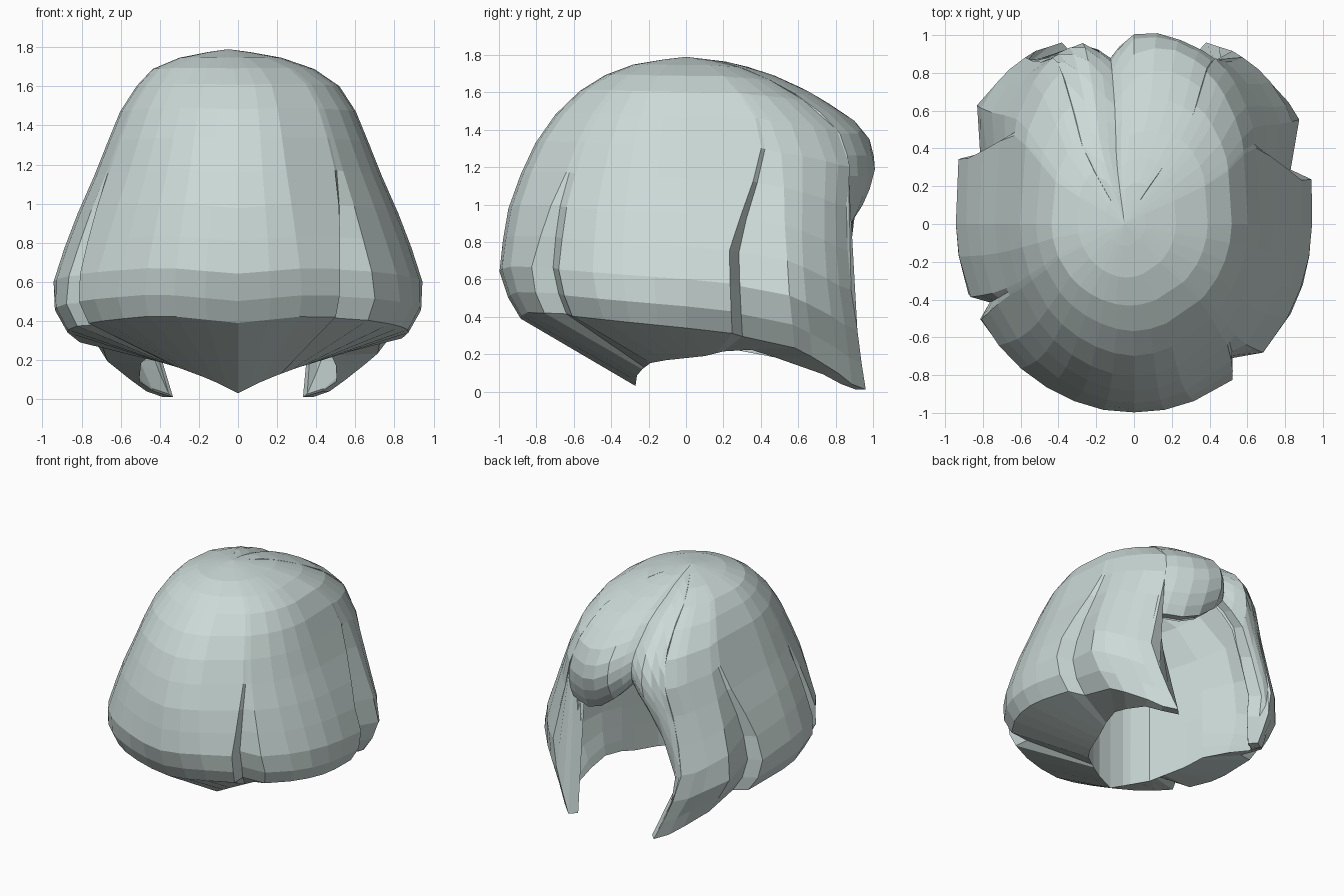
import bpy, bmesh
from math import sin, cos, asin, radians, degrees

cube = bpy.data.objects.get("Cube")
if cube:
    bpy.data.objects.remove(cube)


def lerp_table(table, key):
    """Linear lookup in rows of (key, value, ...), sorted by key."""
    if key <= table[0][0]:
        return table[0][1:]
    for lo, hi in zip(table, table[1:]):
        if key <= hi[0]:
            t = (key - lo[0]) / (hi[0] - lo[0])
            return [a + (b - a) * t for a, b in zip(lo[1:], hi[1:])]
    return table[-1][1:]


# Silhouette: height, half width, depth toward -y, depth toward +y
PROFILE = [(0, .62, .6, 1.13), (.06, .7, .7, 1.11), (.25, .79, .8, 1.09),
           (.35, .88, .86, 1.07), (.5, .96, .95, 1.04), (.65, .935, 1, 1.02),
           (.95, .82, .96, 1), (1.2, .71, .87, 1.03), (1.36, .65, .79, .98),
           (1.46, .61, .72, .89), (1.6, .52, .58, .67), (1.7, .4, .42, .45),
           (1.76, .22, .25, .25), (1.79, 0, 0, 0)]
# Hem height and lip position (x, y, z) by angle from the side axis
HEM = [(-90, .39, 0, -.27, .03), (-65, .43, .14, -.26, .1), (-40, .4, .3, -.18, .16),
       (0, .34, .4, .1, .19), (22, .25, .47, .3, .24), (38, .12, .53, .7, .11),
       (46, .04, .43, .83, .04), (53, .01, .33, .91, .01)]
# Fringe hem height across the face opening
FRINGE = [(53, .88), (75, .88), (92, 1.05), (102, 1.2), (111, 1.05),
          (118, .85), (124, .5), (127, .3)]
OPEN_A, OPEN_B, PART = 53, 127, 102
TOP, CAVITY_TOP = 1.79, 1.5

# Slits between locks: groove angle, top height, two edge offsets, slant
SLITS = [(-53, 1.2, -4, 10, 8), (11, 1.36, -4, 13, 7),
         (164, 1.3, -13, 4, -5), (208, 1.1, -5, 4, -4)]


def make_columns():
    """List of (angle, slit, edge offset) around the head."""
    cols = []
    for slit in SLITS:
        cols += [(slit[0] + e, slit, e) for e in (slit[2], 0, slit[3])]
    fixed = [OPEN_A - .15, OPEN_A + .15, 46, 97, PART, 107, 113, 119, 124,
             OPEN_B - .15, OPEN_B + .15, 134]
    cols += [(a, None, 0) for a in fixed]
    for a in range(-90, 270, 10):
        inside = any(s[0] + s[2] - 4 < a < s[0] + s[3] + 4 for s in SLITS)
        if not inside and all(abs(a - f) > 4 for f in fixed):
            cols.append((a, None, 0))
    return sorted(cols, key=lambda c: c[0])


def in_fringe(angle):
    return OPEN_A < angle < OPEN_B


def fold(angle):
    """Angle from the side axis, the same on the left and the right."""
    return degrees(asin(sin(radians(angle))))


def hem_height(angle):
    return lerp_table(FRINGE, angle)[0] if in_fringe(angle) else lerp_table(HEM, fold(angle))[0]


def outer_point(col, s, groove=.11):
    """Point on the outer hair surface; s runs from crown to hem."""
    angle, slit, edge = col
    z = TOP - (TOP - hem_height(angle)) * s
    a, front, back = lerp_table(PROFILE, z)
    scale = 1
    if in_fringe(angle):
        scale -= (.09 if angle < PART else .06) * s ** 7
    # Parting valley
    valley = max(0, 1 - abs(angle - PART) / 11)
    scale -= .09 * valley * min(1, s * 2)
    z -= .03 * valley * min(1, s * 8)
    if slit:
        w = min(1, max(0, (slit[1] - z) / .6))
        angle = slit[0] + slit[4] * (1 - w) + edge * (.3 + .7 * w)
        if not edge:
            scale -= groove * w
    c, n = cos(radians(angle)), sin(radians(angle))
    shift = -.05 * max(0, (z - 1.6) / (TOP - 1.6))
    y = back * n ** .7 if n > 0 else front * n
    return a * c * scale + shift, y * scale, z


def mix(p, q, t):
    return [a + (b - a) * t for a, b in zip(p, q)]


def inner_point(col, s):
    """Point on the lining; s = 1 is the inward lip."""
    angle = col[0]
    x, y, z = outer_point(col, s, 0)
    sheet = (x * .885, y * .885, z - .08)
    if in_fringe(angle):
        hx, hy, hz = outer_point(col, 1)
        return mix(sheet, (hx * .9, hy * .9, hz + .02), s ** 6)
    # Thick hair at the back and sides, thin sheets at the long locks
    _, lx, ly, lz = lerp_table(HEM, fold(angle))
    lx = lx if cos(radians(angle)) > 0 else -lx
    round_off = 1 - (1 - s) ** 6
    wall = (lx * round_off, ly * round_off, CAVITY_TOP - (CAVITY_TOP - lz) * s)
    thin = min(1, max(0, (fold(angle) - 22) / 20))
    return mix(wall, mix(sheet, (lx, ly, lz), s ** 6), thin)


# Hair shell: outer surface, folded lip and lining
columns = make_columns()
outer_rows = [.01, .03, .07, .13, .22, .33, .45, .58, .7, .82, .92, 1]
inner_rows = [1, .93, .84, .72, .55, .35, .15]

bm = bmesh.new()
rings = [[bm.verts.new(outer_point(c, s)) for c in columns] for s in outer_rows]
rings += [[bm.verts.new(inner_point(c, s)) for c in columns] for s in inner_rows]
count = len(columns)
for upper, lower in zip(rings, rings[1:]):
    for i in range(count):
        j = (i + 1) % count
        bm.faces.new((upper[i], lower[i], lower[j], upper[j]))
for ring, height in ((rings[0], TOP), (rings[-1], CAVITY_TOP)):
    pole = bm.verts.new((-.05, 0, height))
    for i in range(count):
        bm.faces.new((pole, ring[i], ring[(i + 1) % count]))
bmesh.ops.recalc_face_normals(bm, faces=bm.faces)

mesh = bpy.data.meshes.new("hair_shell")
bm.to_mesh(mesh)
bm.free()
hair = bpy.data.objects.new("hair_shell", mesh)
bpy.context.collection.objects.link(hair)

# Pale grey green hair colour
colour = (.6, .7, .68, 1)
mat = bpy.data.materials.new("pale_grey_green")
mat.use_nodes = True
mat.diffuse_color = colour
mat.node_tree.nodes["Principled BSDF"].inputs["Base Color"].default_value = colour
mesh.materials.append(mat)
